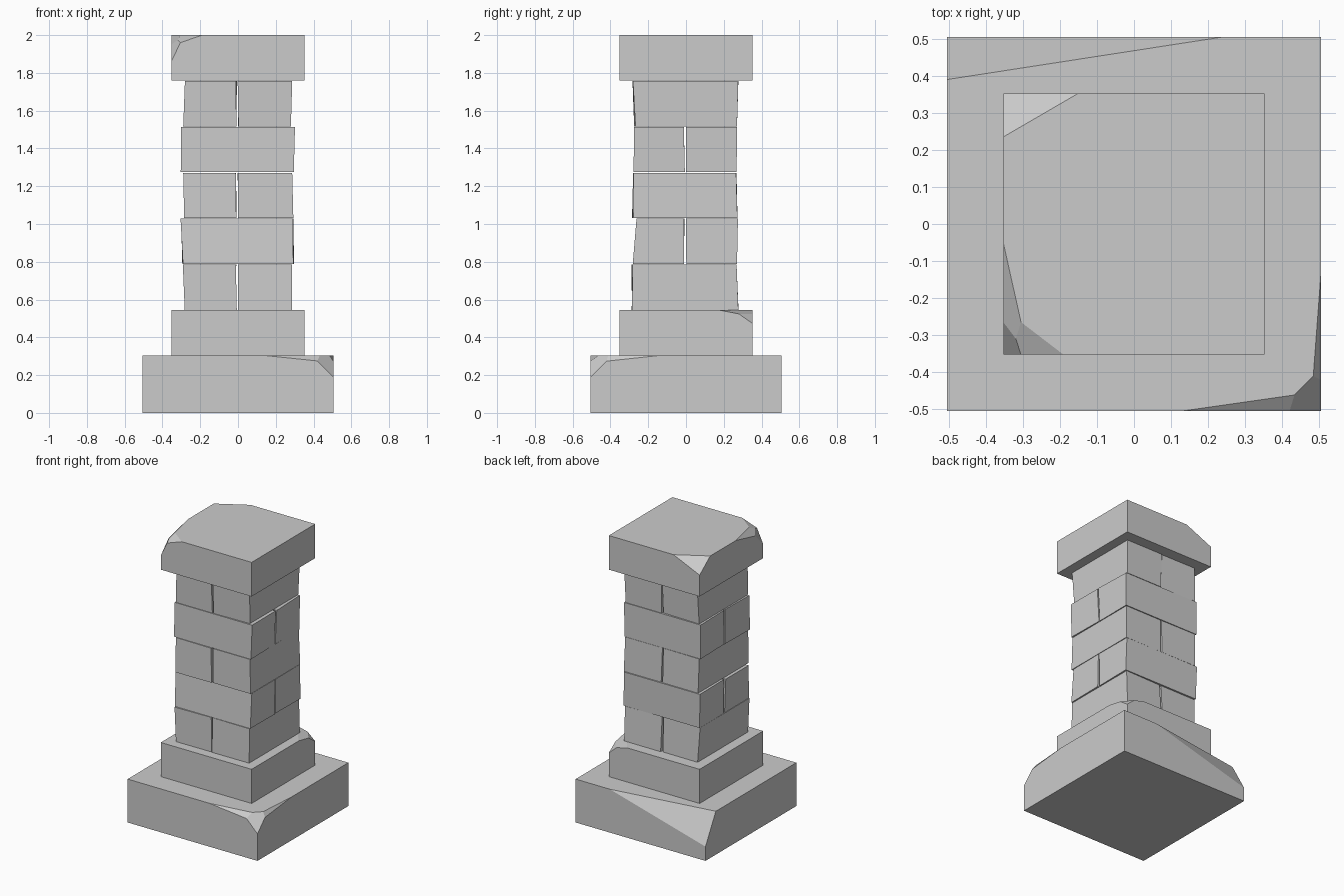
import bpy, bmesh, random
from mathutils import Vector

if "Cube" in bpy.data.objects:
    bpy.data.objects.remove(bpy.data.objects["Cube"])

random.seed(4)


def finish(bm, name):
    bmesh.ops.recalc_face_normals(bm, faces=bm.faces)
    me = bpy.data.meshes.new(name)
    bm.to_mesh(me)
    bm.free()
    bpy.context.collection.objects.link(bpy.data.objects.new(name, me))


def box(x, y, z):
    bm = bmesh.new()
    bmesh.ops.create_cube(bm, size=1)
    for v in bm.verts:
        v.co = Vector((x[v.co.x > 0], y[v.co.y > 0], z[v.co.z > 0]))
    return bm


def chipped_slab(name, half, z0, z1, chips):
    """Square slab; every chip is a plane through three points."""
    bm = box((-half, half), (-half, half), (z0, z1))
    centre = Vector((0, 0, (z0 + z1) / 2))
    for chip in chips:
        a, b, c = map(Vector, chip)
        n = (b - a).cross(c - a).normalized()
        if n.dot(centre - a) > 0:
            n = -n
        bmesh.ops.bisect_plane(bm, geom=bm.verts[:] + bm.edges[:] + bm.faces[:],
                               plane_co=a, plane_no=n, clear_outer=True)
        bmesh.ops.holes_fill(bm, edges=[e for e in bm.edges if e.is_boundary])
    finish(bm, name)


# Stepped base and cap with broken corners
h = 0.505
chipped_slab("base_slab", h, 0, 0.305, [
    [(0.13, -h, 0.305), (0.42, -h, 0.275), (0.41, -0.465, 0.305)],
    [(h, -0.13, 0.305), (h, -0.41, 0.275), (0.484, -0.41, 0.305)],
    [(0.42, -h, 0.275), (h, -h, 0.19), (h, -0.42, 0.275)],
    [(-h, 0.39, 0.305), (0.24, h, 0.305), (-h, h, 0.10)],
])
p = 0.353
chipped_slab("plinth", p, 0.305, 0.545, [
    [(p, 0.25, 0.545), (p, 0.28, 0.524), (0.27, p, 0.545)],
    [(p, 0.28, 0.524), (p, p, 0.51), (0.25, p, 0.535)],
])
chipped_slab("cap", p, 1.76, 2.0, [
    [(-0.19, -p, 2), (-0.305, -0.265, 2), (-0.305, -p, 1.96)],
    [(-p, -0.05, 2), (-0.305, -0.265, 2), (-p, -0.265, 1.95)],
    [(-0.305, -p, 1.96), (-p, -0.265, 1.95), (-p, -p, 1.86)],
    [(-p, 0.235, 2), (-0.15, p, 2), (-p, p, 1.91)],
])

# Shaft courses: (left, right, front, back) extents at bottom, then at top
courses = [
    ((-.282, .287, -.284, .275), (-.292, .287, -.284, .264)),
    ((-.295, .293, -.282, .270), (-.300, .295, -.262, .275)),
    ((-.285, .293, -.282, .275), (-.290, .287, -.278, .267)),
    ((-.300, .293, -.278, .268), (-.300, .297, -.274, .270)),
    ((-.290, .280, -.270, .265), (-.281, .287, -.280, .277)),
]
step = (1.76 - 0.545) / 5

for i, ends in enumerate(courses):
    axis = i % 2                      # seam alternates across x and y
    z0 = 0.545 + i * step
    seam = -0.004
    # Joint is wider on one end, so blocks lean apart a little
    for side in (0, 1):
        bm = box((0, 1), (0, 1), (0, 1))
        for v in bm.verts:
            ix, iy, iz = (int(c > 0.5) for c in v.co)
            e = ends[iz]
            q = [e[ix], e[2 + iy], z0 + iz * (step - 0.003)]
            if (ix, iy)[axis] != side:
                gap = 0.002 + random.random() * 0.006
                q[axis] = seam + (gap if side else -gap)
            q[1 - axis] += random.uniform(-0.005, 0.005)
            v.co = q
        finish(bm, f"shaft_block_{i + 1}_{'ab'[side]}")
